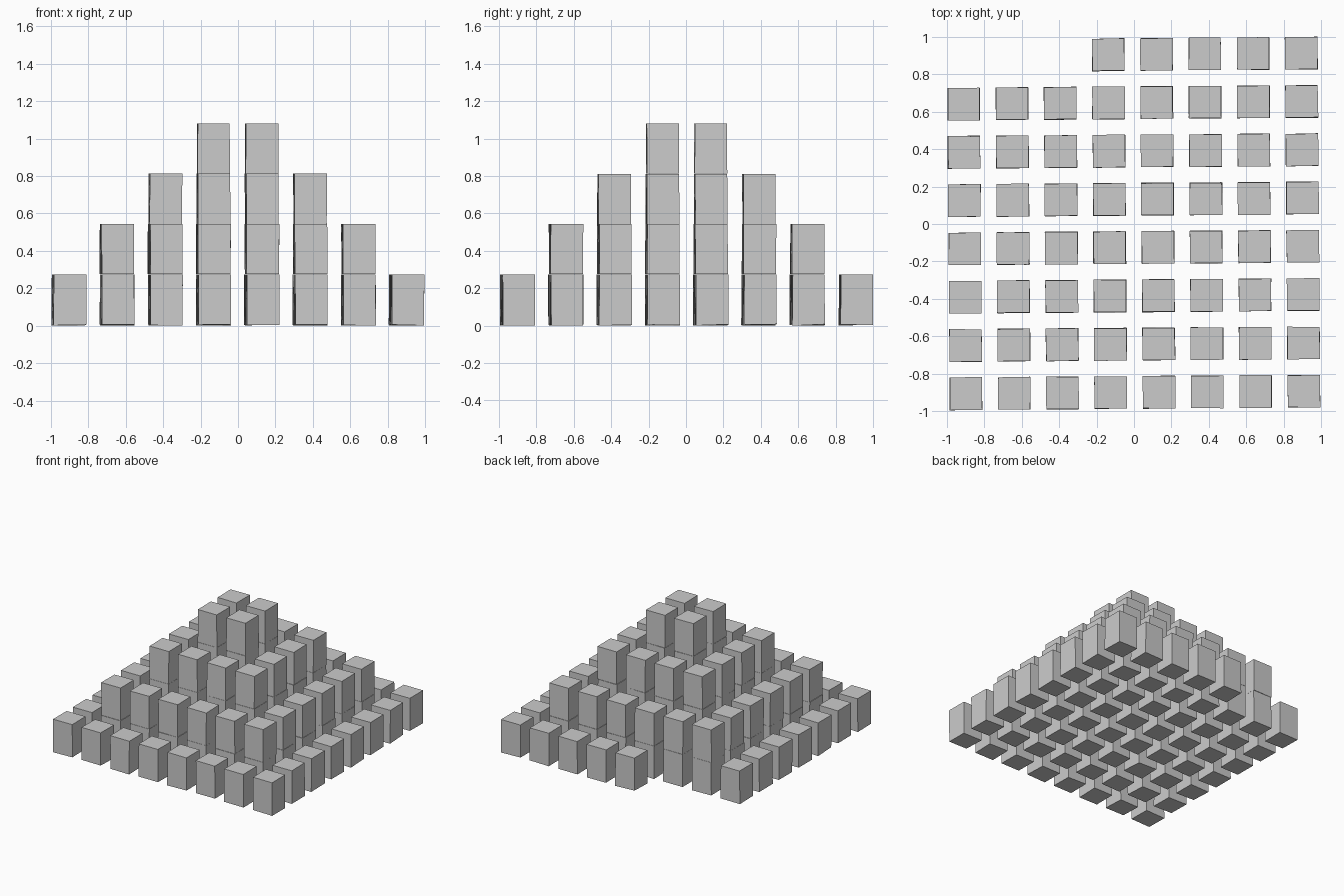
import bpy, bmesh, random
from math import sin, cos
from mathutils import Matrix, Vector

if "Cube" in bpy.data.objects:
    bpy.data.objects.remove(bpy.data.objects["Cube"])

random.seed(4)
PITCH, RISE = 0.258, 0.2693      # spacing of blocks and height of a tier
WIDTH, HEIGHT = 0.173, 0.2675    # size of one block
TURN = Matrix.Rotation(0.0076, 4, 'Z')
OFFSET = Vector((-0.002, 0.003, 0.0))


def add_block(bm, i, j, tier):
    """One slightly uneven stone block at grid cell i, j."""
    z = 0.006 + tier * RISE + HEIGHT / 2
    centre = Vector(((i - 3.5) * PITCH, (j - 3.5) * PITCH, z))
    place = (Matrix.Translation(OFFSET) @ TURN @ Matrix.Translation(centre)
             @ Matrix.Diagonal((WIDTH, WIDTH, HEIGHT, 1)))
    for v in bmesh.ops.create_cube(bm, size=1, matrix=place)['verts']:
        v.co.x += random.uniform(-0.002, 0.002)
        v.co.y += random.uniform(-0.002, 0.002)


# Stepped tiers: 8x8, 6x6, 4x4 and 2x2 blocks
for tier in range(4):
    bm = bmesh.new()
    for i in range(tier, 8 - tier):
        for j in range(tier, 8 - tier):
            # three blocks are missing from the back left of the lowest tier
            if tier == 0 and j == 7 and i < 3:
                continue
            add_block(bm, i, j, tier)
    # lowest tier rests on the ground
    if tier == 0:
        for v in bm.verts:
            if v.co.z < 0.05:
                v.co.z = random.uniform(0.0, 0.008)
    mesh = bpy.data.meshes.new(f"block_tier_{tier + 1}")
    bm.to_mesh(mesh)
    bm.free()
    obj = bpy.data.objects.new(f"block_tier_{tier + 1}", mesh)
    bpy.context.collection.objects.link(obj)
